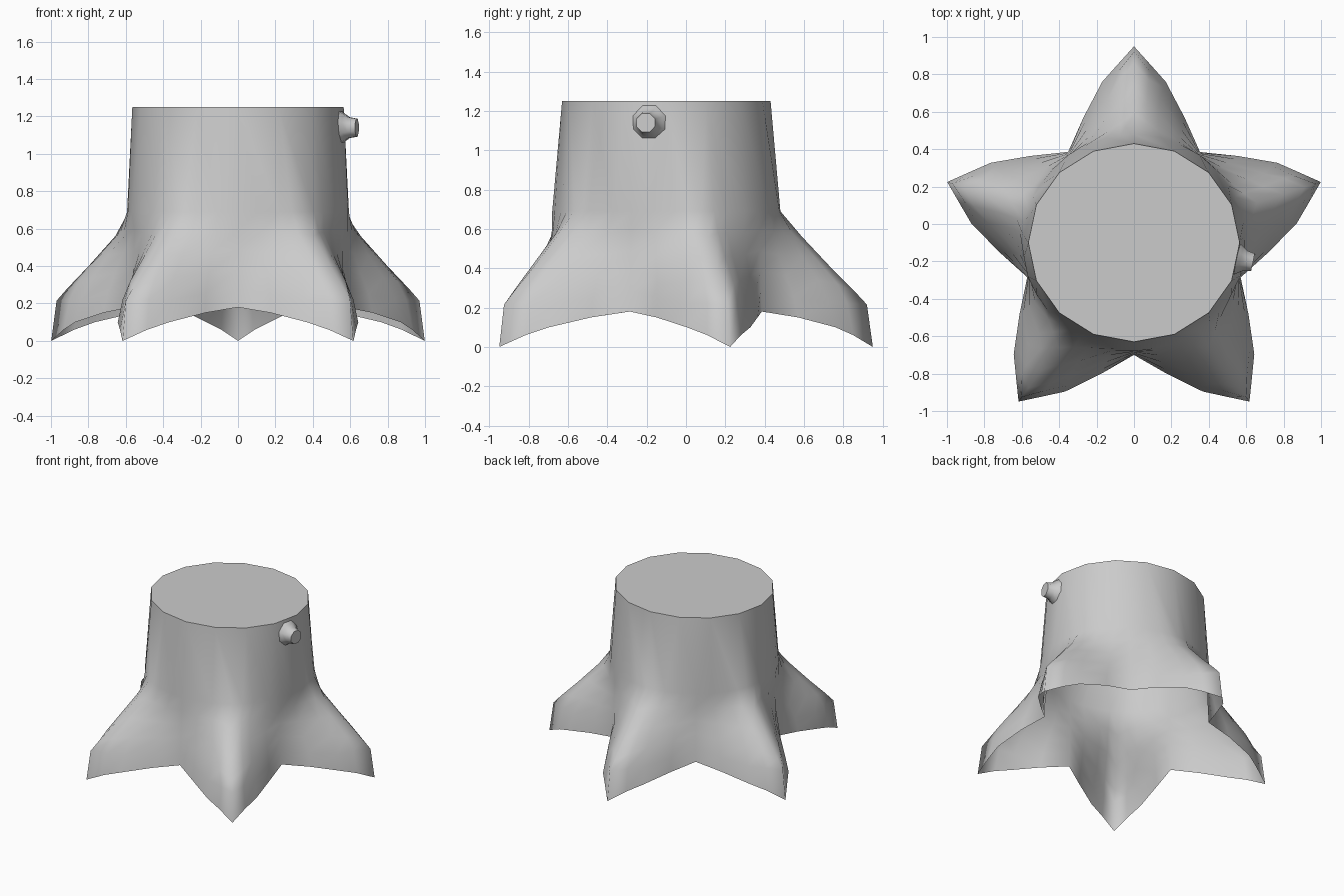
import bpy
import bmesh
from math import sin, cos, atan2, pi, radians
from mathutils import Vector, Matrix

default = bpy.data.objects.get("Cube")
if default:
    bpy.data.objects.remove(default, do_unlink=True)

# Single grey colour
GREY = (0.6, 0.6, 0.6, 1)
grey = bpy.data.materials.new("stump grey")
grey.use_nodes = True
grey.diffuse_color = GREY
grey.node_tree.nodes["Principled BSDF"].inputs["Base Color"].default_value = GREY

ROOTS = 5
CENTRE = Vector((0, -0.1, 0))
TOP_Z = 1.25

# Lines running up one half of a root: (distance out, sideways, height)
RIDGE = [(1.05, 0, 0), (1.02, 0, .215), (.96, 0, .28), (.84, 0, .4), (.69, 0, .56), (.58, 0, .69)]
SHOULDER = [(.95, .09, .06), (.92, .08, .22), (.87, .08, .32), (.75, .07, .46), (.64, .07, .58), (.575, .07, .69)]
FLANK = [(.86, .17, .1), (.83, .16, .22), (.77, .14, .34), (.69, .13, .46), (.6, .13, .58), (.56, .14, .69)]
HOLLOW = [(.67, .27, .15), (.65, .26, .25), (.61, .25, .36), (.57, .24, .47), (.54, .24, .58), (.52, .25, .69)]
VALLEY = [(.485, .353, .18), (.48, .35, .29), (.478, .347, .39), (.474, .344, .49), (.471, .342, .59), (.47, .34, .69)]
LINES = [RIDGE, SHOULDER, FLANK, HOLLOW, VALLEY]
RINGS = len(RIDGE)


def finish(bm, name):
    """Turn a bmesh into an object with the grey material."""
    bmesh.ops.recalc_face_normals(bm, faces=bm.faces)
    mesh = bpy.data.meshes.new(name)
    bm.to_mesh(mesh)
    bm.free()
    mesh.materials.append(grey)
    obj = bpy.data.objects.new(name, mesh)
    bpy.context.collection.objects.link(obj)
    return obj


def skin(bm, lower, upper):
    """Smooth band of quads between two closed rings of equal size."""
    n = len(lower)
    for i in range(n):
        k = (i + 1) % n
        bm.faces.new((lower[i], lower[k], upper[k], upper[i])).smooth = True


def angle(vert):
    return atan2(vert.co.y - CENTRE.y, vert.co.x) % (2 * pi)


def stitch(bm, lower, upper):
    """Smooth band of triangles between rings of different sizes."""
    lower, upper = sorted(lower, key=angle), sorted(upper, key=angle)
    n, m = len(lower), len(upper)
    i = j = 0
    while i < n or j < m:
        a, b = lower[i % n], upper[j % m]
        next_low = angle(lower[(i + 1) % n]) + (2 * pi if i + 1 >= n else 0)
        next_up = angle(upper[(j + 1) % m]) + (2 * pi if j + 1 >= m else 0)
        if j >= m or (i < n and next_low <= next_up):
            i += 1
            face = bm.faces.new((a, lower[i % n], b))
        else:
            j += 1
            face = bm.faces.new((a, upper[j % m], b))
        face.smooth = True


# Stump: flared open shell with five roots, closed by a flat top
bm = bmesh.new()
rings = [[] for _ in range(RINGS)]
for root in range(ROOTS):
    turn = Matrix.Rotation(pi / 2 + root * 2 * pi / ROOTS, 3, "Z")
    for station in range(-4, 4):
        side = -1 if station < 0 else 1
        for ring, (out, across, height) in zip(rings, LINES[abs(station)]):
            point = turn @ Vector((out, side * across, height))
            if ring is rings[-1]:
                point.x *= 1.03
            ring.append(bm.verts.new(point + CENTRE))
for lower, upper in zip(rings, rings[1:]):
    skin(bm, lower, upper)

SIDES = 16
rim = []
for i in range(SIDES):
    a = 2 * pi * i / SIDES
    rim.append(bm.verts.new(CENTRE + Vector((.565 * cos(a), .53 * sin(a), TOP_Z))))
stitch(bm, rings[-1], rim)
bm.faces.new(rim)
finish(bm, "stump")

# Twig stub: short flared peg with a flat cut end
bm = bmesh.new()
place = Matrix.Translation((.54, -.185, 1.14)) @ Matrix.Rotation(radians(-12), 4, "Z")
stub = []
for out, radius in [(0, .1), (.03, .078), (.055, .06), (.098, .052)]:
    stub.append([bm.verts.new(place @ Vector((out, radius * cos(k * pi / 4 + pi / 8),
                                              radius * sin(k * pi / 4 + pi / 8))))
                 for k in range(8)])
for lower, upper in zip(stub, stub[1:]):
    skin(bm, lower, upper)
bm.faces.new(stub[-1])
finish(bm, "twig_stub")
